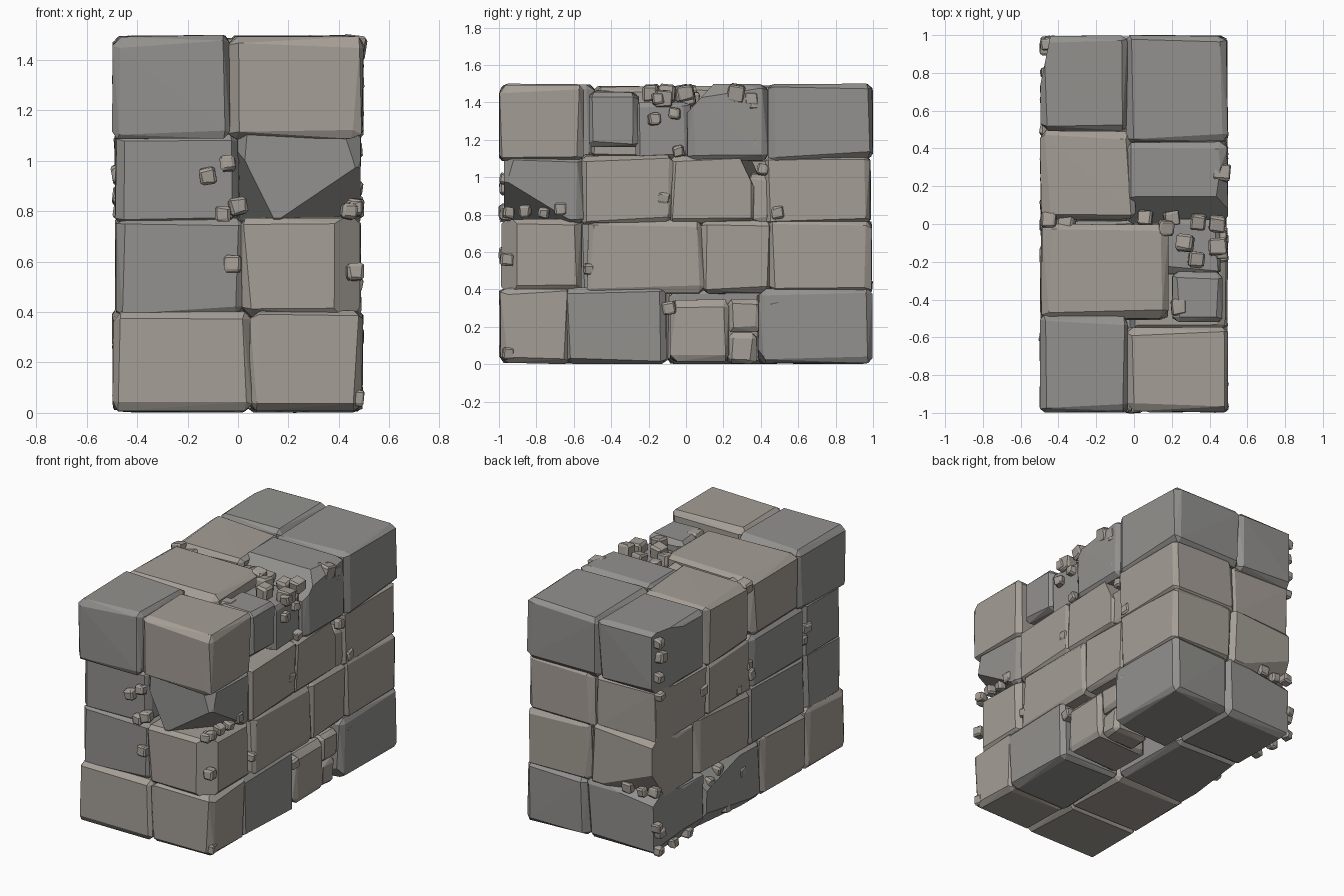
import bpy, bmesh, random
from mathutils import Vector
from itertools import product

if "Cube" in bpy.data.objects:
    bpy.data.objects.remove(bpy.data.objects["Cube"])

random.seed(11)


def make_mat(name, col):
    m = bpy.data.materials.new(name)
    m.diffuse_color = (*col, 1)
    m.use_nodes = True
    m.node_tree.nodes["Principled BSDF"].inputs["Base Color"].default_value = m.diffuse_color
    return m


GREY = make_mat("grey_stone", (0.29, 0.285, 0.272))
BROWN = make_mat("brown_stone", (0.375, 0.342, 0.305))


def stone(name, x0, x1, y0, y1, z0, z1, mat, rough=0.06, cuts=(), bevel=0.026):
    """Hewn block: convex hull of jittered, clipped box corners, plus optional plane cuts."""
    lo, hi = Vector((x0, y0, z0)), Vector((x1, y1, z1))
    size = hi - lo
    bm = bmesh.new()
    for corner in product((0, 1), repeat=3):
        sgn = Vector([1 - 2 * c for c in corner])
        base = Vector([(lo, hi)[c][i] for i, c in enumerate(corner)])
        lean = [random.uniform(0, rough) * size[i] for i in range(3)]
        for face in range(3):
            p = base.copy()
            for i in range(3):
                if i == face:
                    p[i] += sgn[i] * lean[i] * 0.35
                else:
                    p[i] += sgn[i] * (lean[i] + random.uniform(0.4, 1.2) * min(bevel, 0.2 * size[i]))
            bm.verts.new(p)
    hull = bmesh.ops.convex_hull(bm, input=bm.verts[:])
    junk = [g for g in hull["geom_interior"] if isinstance(g, bmesh.types.BMVert)]
    if junk:
        bmesh.ops.delete(bm, geom=junk, context="VERTS")
    for co, no in cuts:
        geom = bm.verts[:] + bm.edges[:] + bm.faces[:]
        bmesh.ops.bisect_plane(bm, geom=geom, plane_co=co, plane_no=no, clear_outer=True)
        bmesh.ops.holes_fill(bm, edges=[e for e in bm.edges if e.is_boundary])
    bmesh.ops.dissolve_limit(bm, angle_limit=0.03, verts=bm.verts[:], edges=bm.edges[:])
    bmesh.ops.recalc_face_normals(bm, faces=bm.faces[:])
    me = bpy.data.meshes.new(name)
    bm.to_mesh(me)
    bm.free()
    me.materials.append(mat)
    ob = bpy.data.objects.new(name, me)
    bpy.context.collection.objects.link(ob)
    return ob


# Courses: bottom, top, x of the middle joint, right stones and left stones as (y0, y1, colour)
G, B = GREY, BROWN
courses = [
    (0.0, 0.41, 0.05,
     [(-1, -.62, B), (-.66, -.1, G), (.38, 1, G)],
     [(-1, -.56, B), (-.59, -.08, B), (-.1, .5, G), (.49, .99, G)]),
    (0.375, 0.78, 0.02,
     [(-.99, -.55, B), (-.53, .1, B), (.08, .46, B), (.44, 1, B)],
     [(-.97, -.57, G), (-.59, .03, G), (.01, .59, B), (.57, 1, B)]),
    (0.745, 1.12, 0.0,
     [(-.98, -.54, G), (-.57, -.06, B), (-.09, .38, B), (.42, .99, B)],
     [(-.96, -.56, G), (-.58, .02, G), (0, .48, B), (.46, .97, B)]),
    (1.085, 1.5, -0.04,
     [(-1, -.54, B), (.0, .44, G), (.43, 1, G)],
     [(-1, -.48, G), (.49, 1, G)]),
]
# Strong chamfers on a few stones, keyed by side, course and index
LEAN = ((-.45, .96, 1.2), (-.98, .2, 0))
special = {
    ("right", 0, 2): [((.48, .4, .06), (.15, -.85, -.5))],
    ("right", 1, 0): [((.38, -.99, .5), (.63, -.77, 0))],
    ("right", 2, 0): [((.06, -.98, .94), (-.85, -.3, -.42)), ((.16, -.98, .77), (.5, -.45, -.74)),
                      ((.45, -.98, 1.0), (.6, -.7, .2))],
    ("right", 2, 2): [((.47, .31, 1.06), (.1, .85, .4))],
    ("right", 3, 1): [((.3, .02, 1.36), (0, -.74, .68)), ((.45, .2, 1.49), (.7, -.1, .7))],
    ("left", 0, 2): [((-.44, .3, .02), (-.8, .1, -.6)), ((-.45, .3, .38), (-.8, .2, .6))],
    ("left", 0, 3): [LEAN, ((-.42, .7, .01), (-.8, 0, -.6)), ((-.25, .95, .4), (-.1, .7, .7))],
    ("left", 1, 3): [LEAN, ((-.3, .95, .42), (-.2, .85, -.5))],
    ("left", 2, 3): [LEAN],
    ("left", 3, 1): [LEAN],
}
for r, (z0, z1, mid, right, left) in enumerate(courses):
    outer = .5 if r in (0, 3) else .49
    for side, spans, xa, xb in (("right", right, mid - .01, outer), ("left", left, -outer, mid + .01)):
        for i, (a, b, m) in enumerate(spans):
            stone(f"stone_course{r + 1}_{side}{i + 1}", xa, xb, a, b, z0, z1, m,
                  cuts=special.get((side, r, i), ()))

# Wide top stones and smaller filler stones
for i, (box, m) in enumerate([
        ((-.5, .19, -.51, .0, 1.09, 1.49), B), ((-.5, .01, .02, .5, 1.09, 1.49), B),
        ((.2, .47, -.52, -.25, 1.16, 1.46), G), ((.15, .46, -.27, .03, 1.09, 1.4), G),
        ((.1, .47, .33, .46, .75, 1.02), B), ((.08, .48, -.09, .23, .01, .35), B),
        ((.2, .47, .22, .4, .17, .35), B), ((.2, .46, .22, .38, 0, .17), B)]):
    stone(f"filler_stone_{i + 1}", *box, m)


# Pebbles lodged in the joints
def pebbles(name, points, scale=1):
    for i, p in enumerate(points):
        s = random.uniform(.029, .036) * scale
        ob = stone(f"{name}_{i + 1}", -s, s, -s, s, -s, s, BROWN, rough=.1, bevel=.01)
        ob.location = p
        ob.rotation_euler = [random.uniform(-.2, .2) for _ in range(3)]


right_yz = [(-.96, .56), (-.95, .06), (-.95, .81), (-.86, .82), (-.76, .81), (-.67, .83),
            (-.52, .51), (-.12, .89), (-.04, 1.14), (.41, 1.04), (.49, .81), (.48, .31),
            (.36, 1.39), (.26, 1.22), (.36, 1.17), (-.15, 1.42), (-.06, 1.34), (-.17, 1.31),
            (-.09, .3)]
left_yz = [(.95, 1.43), (.93, 1.33), (.95, 1.2), (.94, 1.07), (-.6, .95), (-.57, .87),
           (.02, .93), (0, .86), (.5, .95), (.13, .8), (.42, .3), (.33, .35), (.25, .06),
           (.1, .25), (.94, .16), (.95, .04), (.8, .04), (.65, .05)]
front_xz = [(-.12, .94), (-.04, .99), (-.06, .79), (.0, .82), (-.02, .59), (.44, .8)]
back_xz = [(-.25, .42), (-.35, .41), (-.44, .43), (-.46, .2)]
top_xy = [(.06, .03), (.17, -.02), (.2, .03), (.27, -.1), (.34, .01), (.44, .0), (.44, -.12),
          (.33, -.19), (.24, -.44), (.46, .27), (.46, .35), (-.45, .02), (-.36, .01)]
pebbles("pebble_right", [(.464, y, z) for y, z in right_yz])
pebbles("pebble_left", [(-.464, y, z) for y, z in left_yz])
pebbles("pebble_front", [(x, -.965, z) for x, z in front_xz])
pebbles("pebble_back", [(x, .962, z) for x, z in back_xz])
pebbles("pebble_top", [(x, y, 1.42 + .03 * (i % 2)) for i, (x, y) in enumerate(top_xy)], 1.3)
